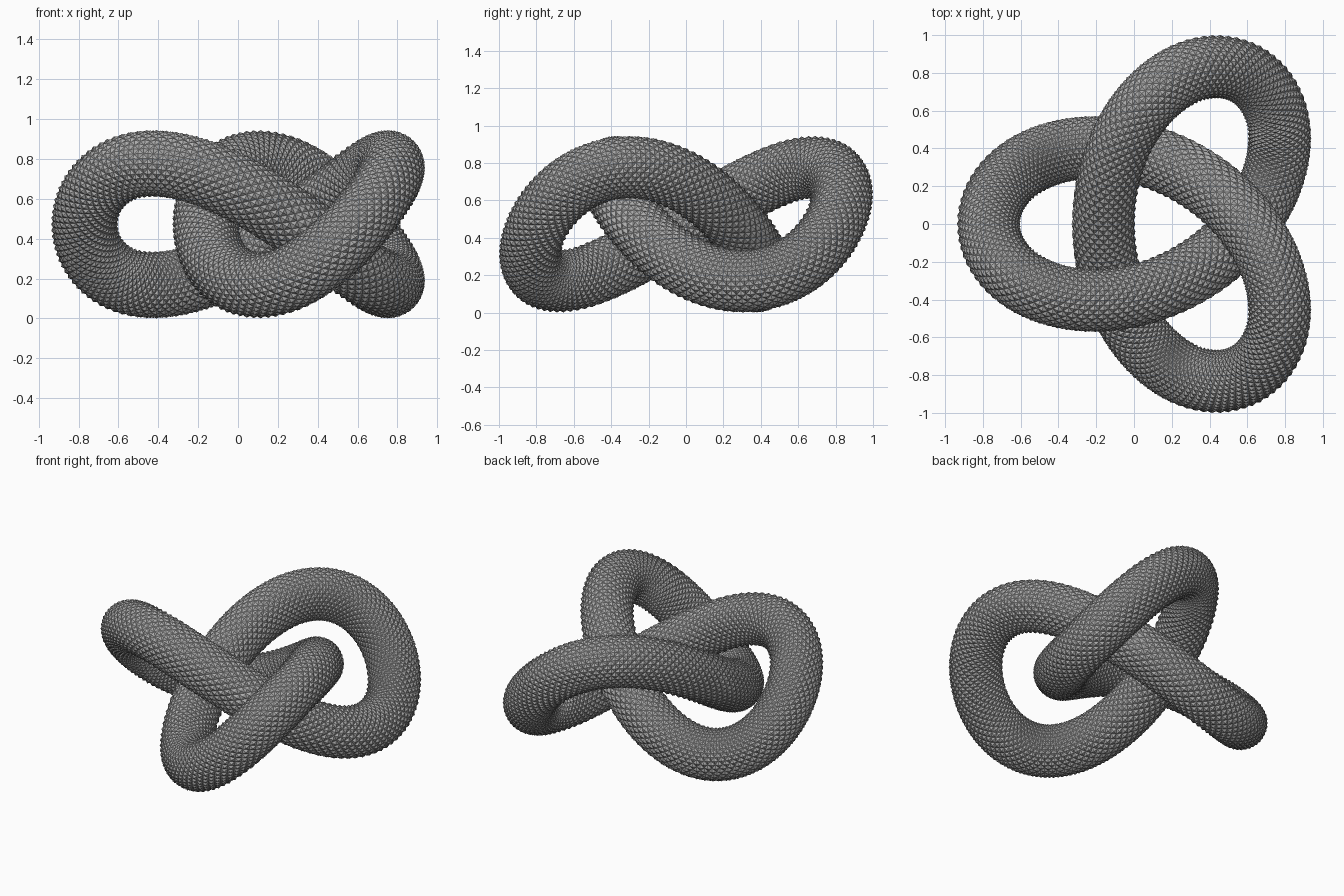
import bpy
import bmesh
from math import sin, cos, pi
from mathutils import Vector

old = bpy.data.objects.get("Cube")
if old:
    bpy.data.objects.remove(old, do_unlink=True)

SCALE = 0.3043        # size of the knot path
PEAK = 0.1685         # tube radius at the stud tips
VALLEY = 0.158        # tube radius between the studs
STEPS, SIDES = 400, 40


def path(t):
    """Closed three-lobed knot path, centred and standing on the ground."""
    return Vector((
        SCALE * (0.469 - 2 * cos(2 * t) - cos(t)),
        SCALE * (2 * sin(2 * t) - sin(t)),
        SCALE * (1 - sin(3 * t)) + PEAK,
    ))


def tangent(t):
    return (path(t + 0.001) - path(t - 0.001)).normalized()


# Sweep a ring along the path, raising every other vertex into a stud
bm = bmesh.new()
rings = []
for i in range(STEPS):
    t = 2 * pi * i / STEPS
    centre, along = path(t), tangent(t)
    side = along.cross(Vector((0, 0, 1))).normalized()
    up = side.cross(along)
    ring = []
    for j in range(SIDES):
        a = 2 * pi * j / SIDES
        radius = VALLEY if (i + j) % 2 else PEAK
        ring.append(bm.verts.new(centre + radius * (side * cos(a) + up * sin(a))))
    rings.append(ring)

# Split each cell along its valley so the studs are four-sided pyramids
for i in range(STEPS):
    here, after = rings[i], rings[(i + 1) % STEPS]
    for j in range(SIDES):
        k = (j + 1) % SIDES
        a, b, c, d = here[j], after[j], after[k], here[k]
        if (i + j) % 2:
            cells = ((a, b, c), (a, c, d))
        else:
            cells = ((a, b, d), (b, c, d))
        for cell in cells:
            bm.faces.new(cell)
bmesh.ops.recalc_face_normals(bm, faces=bm.faces)

mesh = bpy.data.meshes.new("studded_knot")
bm.to_mesh(mesh)
bm.free()
knot = bpy.data.objects.new("studded_knot", mesh)
bpy.context.collection.objects.link(knot)

# Single grey material
grey = bpy.data.materials.new("mid_grey")
grey.use_nodes = True
colour = (0.42, 0.42, 0.42, 1)
grey.diffuse_color = colour
for node in grey.node_tree.nodes:
    if node.type == "BSDF_PRINCIPLED":
        node.inputs["Base Color"].default_value = colour
mesh.materials.append(grey)
